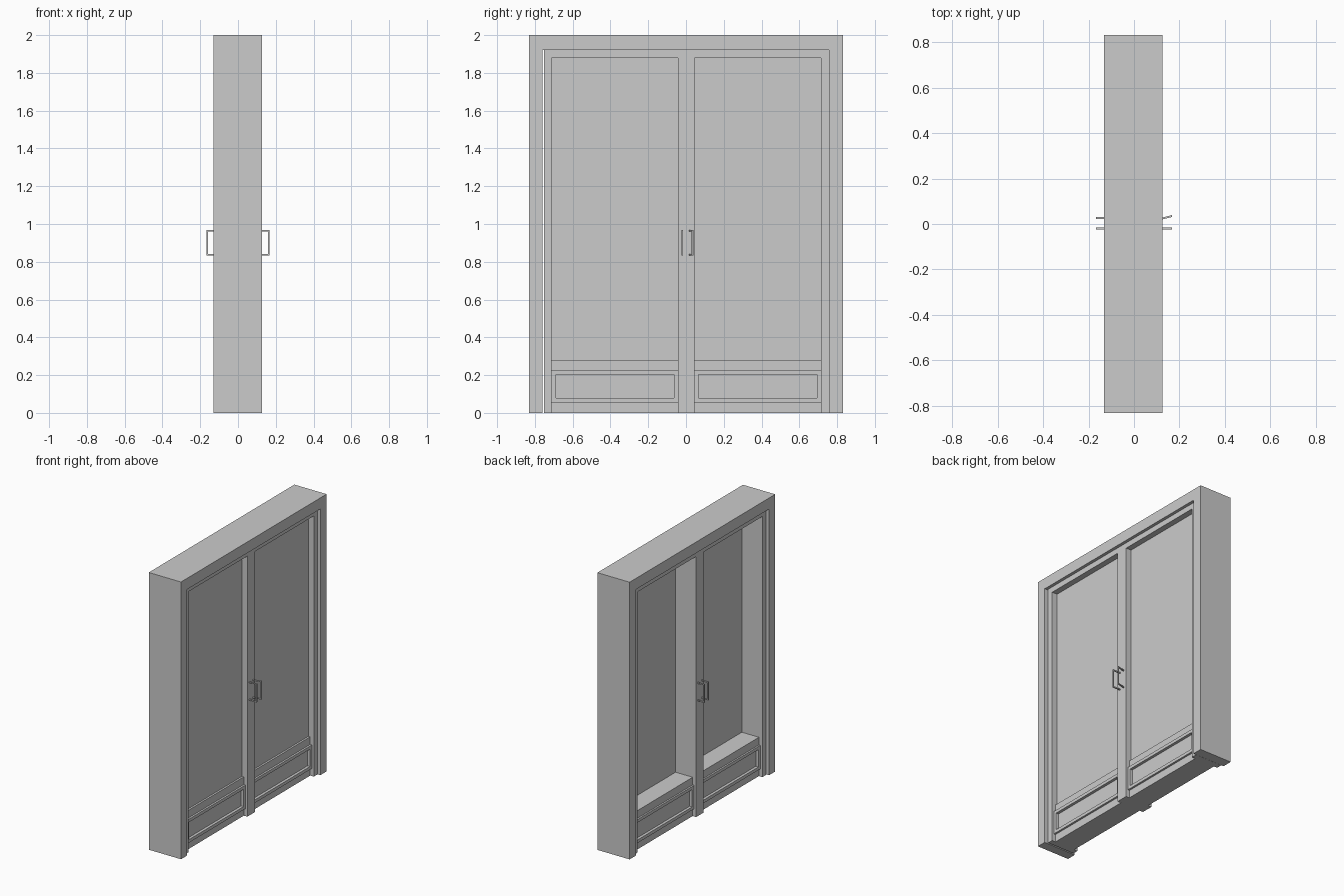
import bpy, bmesh
from mathutils import Matrix, Vector

cube = bpy.data.objects.get("Cube")
if cube:
    bpy.data.objects.remove(cube, do_unlink=True)

grey = bpy.data.materials.new("plain_grey")
grey.use_nodes = True
colour = (0.6, 0.6, 0.6, 1)
grey.diffuse_color = colour
grey.node_tree.nodes["Principled BSDF"].inputs["Base Color"].default_value = colour


def finish(name, bm):
    bmesh.ops.recalc_face_normals(bm, faces=bm.faces)
    mesh = bpy.data.meshes.new(name)
    bm.to_mesh(mesh)
    bm.free()
    mesh.materials.append(grey)
    ob = bpy.data.objects.new(name, mesh)
    bpy.context.collection.objects.link(ob)
    return ob


def add_box(bm, lo, hi):
    lo, hi = Vector(lo), Vector(hi)
    matrix = Matrix.Translation((lo + hi) / 2) @ Matrix.Diagonal((*(hi - lo), 1))
    return bmesh.ops.create_cube(bm, size=1, matrix=matrix)["verts"]


def box(name, lo, hi):
    bm = bmesh.new()
    add_box(bm, lo, hi)
    return finish(name, bm)


def arch(name, x0, x1, outer, inner, top, inner_top):
    """Two uprights and a head, as one extruded profile."""
    (a, d), (b, c) = outer, inner
    profile = [(a, 0), (a, top), (d, top), (d, 0),
               (c, 0), (c, inner_top), (b, inner_top), (b, 0)]
    bm = bmesh.new()
    face = bm.faces.new([bm.verts.new((x0, y, z)) for y, z in profile])
    new = bmesh.ops.extrude_face_region(bm, geom=[face])["geom"]
    bmesh.ops.translate(bm, vec=(x1 - x0, 0, 0),
                        verts=[v for v in new if isinstance(v, bmesh.types.BMVert)])
    return finish(name, bm)


def kick_panel(name, lo, hi, border, depth):
    """Board with a sunken rectangle on both broad sides."""
    bm = bmesh.new()
    add_box(bm, lo, hi)
    bm.normal_update()
    broad = [f for f in bm.faces if abs(f.normal.x) > 0.9]
    bmesh.ops.inset_individual(bm, faces=broad, thickness=border)
    sunk = bmesh.ops.extrude_discrete_faces(bm, faces=broad)["faces"]
    for f in sunk:
        side = 1 if f.calc_center_median().x > 0 else -1
        bmesh.ops.translate(bm, verts=f.verts, vec=(-side * depth, 0, 0))
    return finish(name, bm)


def handle(name, side, y, slant=0):
    """Square bar pull: upright grip on two feet, optionally skewed."""
    bm = bmesh.new()
    t, root, tip, low, high = 0.008, 0.1, 0.166, 0.833, 0.967
    add_box(bm, (tip - t, -t / 2, low), (tip, t / 2, high))
    for z in (low, high - t):
        add_box(bm, (root, -t / 2, z), (tip - t, t / 2, z + t))
    for v in bm.verts:
        v.co.y += y + slant * (v.co.x - root)
        v.co.x *= side
    return finish(name, bm)


# Deep outer frame
arch("door_frame", -0.131, 0.126, (-0.83, 0.83), (-0.761, 0.758), 2.0, 1.92)

# Two leaves: surround, pane, sill rail, kick panel and bottom rail
leaves = {"right": (-0.751, -0.711, -0.042, 0.002),
          "left": (0.002, 0.044, 0.715, 0.757)}
for label, (a, b, c, d) in leaves.items():
    arch(label + "_leaf_surround", -0.112, 0.104, (a, d), (b, c), 1.92, 1.88)
    box(label + "_pane", (0.052, b, 0.28), (0.062, c, 1.88))
    box(label + "_sill_rail", (-0.084, b, 0.225), (0.076, c, 0.28))
    kick_panel(label + "_kick_panel", (-0.096, b, 0.055), (0.09, c, 0.225), 0.032, 0.02)
    box(label + "_bottom_rail", (-0.084, b, 0), (0.076, c, 0.055))

# Pull handles on both sides
handle("right_handle_outer", 1, -0.02)
handle("right_handle_inner", -1, -0.02)
handle("left_handle_outer", 1, 0.018, 0.25)
handle("left_handle_inner", -1, 0.027)
